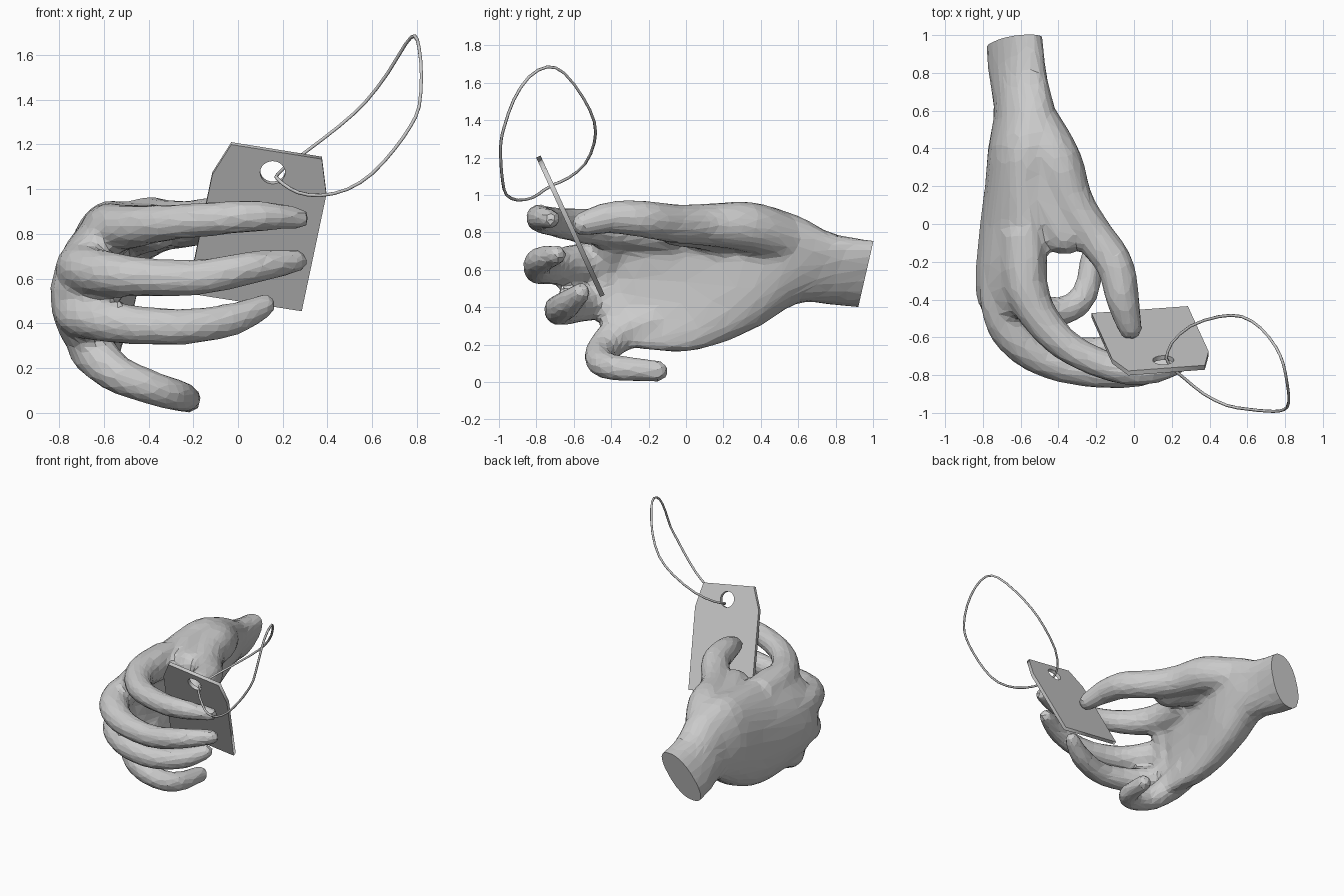
import bpy, bmesh, math
from mathutils import Vector

if "Cube" in bpy.data.objects:
    bpy.data.objects.remove(bpy.data.objects["Cube"])

SIDES = 14


def bridge(bm, rings):
    """Skin a list of vertex rings into a closed tube."""
    vs = [[bm.verts.new(p) for p in r] for r in rings]
    n = len(vs[0])
    for a, b in zip(vs, vs[1:]):
        for i in range(n):
            j = (i + 1) % n
            bm.faces.new((a[i], a[j], b[j], b[i]))
    bm.faces.new(vs[0][::-1])
    bm.faces.new(vs[-1])


def catmull(a, b, c, d, t):
    return 0.5 * (2 * b + (c - a) * t + (2 * a - 5 * b + 4 * c - d) * t * t
                  + (3 * b - a - 3 * c + d) * t ** 3)


def resample(rows, steps=4):
    """Smooth interpolation through rows of numbers."""
    out = []
    for i in range(len(rows) - 1):
        q = [rows[max(i - 1, 0)], rows[i], rows[i + 1], rows[min(i + 2, len(rows) - 1)]]
        for s in range(steps):
            out.append([catmull(*v, s / steps) for v in zip(*q)])
    out.append(list(rows[-1]))
    return out


def finger(bm, rows):
    """Tapered tube through (x, y, z, radius) rows with a rounded tip."""
    pts = resample([(*r[:3], r[3] * 1.03 + .003) for r in rows])
    p, q, r = Vector(pts[-1][:3]), Vector(pts[-2][:3]), pts[-1][3]
    d = (p - q).normalized()
    for a in (0.4, 0.8, 1.2, 1.45):
        pts.append([*(p + d * r * math.sin(a)), r * math.cos(a)])
    rings = []
    for i, row in enumerate(pts):
        t = Vector(pts[min(i + 1, len(pts) - 1)][:3]) - Vector(pts[max(i - 1, 0)][:3])
        t.normalize()
        u = t.cross(Vector((0, 0, 1))).normalized()
        w = t.cross(u)
        c = Vector(row[:3])
        rings.append([c + (u * math.cos(k) + w * math.sin(k)) * row[3]
                      for k in (2 * math.pi * j / SIDES for j in range(SIDES))])
    bridge(bm, rings)


def palm(bm, rows):
    """Loft of ovals (y, left, right, bottom, top, cupping, lean) along the hand."""
    rings = []
    for y, x0, x1, z0, z1, cup, lean in resample(rows):
        ring = []
        for j in range(24):
            k = 2 * math.pi * j / 24
            c, s = math.cos(k), math.sin(k)
            c, s = [math.copysign(abs(v) ** 0.85, v) for v in (c, s)]
            ring.append(Vector(((x0 + x1) / 2 + c * (x1 - x0) / 2 + cup * s * s + lean * s, y,
                                (z0 + z1) / 2 + s * (z1 - z0) / 2)))
        rings.append(ring)
    bridge(bm, rings)


def to_mesh(obj, name):
    """Replace an object by its evaluated mesh."""
    dg = bpy.context.evaluated_depsgraph_get()
    me = bpy.data.meshes.new_from_object(obj.evaluated_get(dg))
    new = bpy.data.objects.new(name, me)
    new.matrix_world = obj.matrix_world.copy()
    bpy.data.objects.remove(obj)
    bpy.context.collection.objects.link(new)
    new.name = name
    return new


def poly_curve(name, loops, dims):
    cu = bpy.data.curves.new(name, 'CURVE')
    cu.dimensions = dims
    for pts in loops:
        sp = cu.splines.new('POLY')
        sp.points.add(len(pts) - 1)
        for p, co in zip(sp.points, pts):
            p.co = (*co, 1)
        sp.use_cyclic_u = True
    ob = bpy.data.objects.new(name, cu)
    bpy.context.collection.objects.link(ob)
    return ob


# Hand: palm, webs, thumb and four fingers
bm = bmesh.new()
palm(bm, [(1.08, -.755, -.53, .38, .75, 0, .09), (.8, -.745, -.49, .41, .79, 0, .075),
          (.6, -.73, -.43, .42, .89, 0, .05), (.4, -.77, -.44, .30, .95, .02, .03),
          (.2, -.79, -.49, .21, .94, .05, .02), (0, -.815, -.54, .16, .93, .10, .02),
          (-.2, -.835, -.58, .17, .94, .14, .03), (-.33, -.84, -.61, .20, .91, .15, .03),
          (-.43, -.825, -.66, .29, .84, .12, .03)])
# web between thumb and index finger
finger(bm, [(-.55, .35, .80, .13), (-.45, .10, .82, .11), (-.37, -.06, .83, .10)])
# web across the knuckles
finger(bm, [(-.58, -.38, .80, .08), (-.69, -.44, .63, .095), (-.70, -.42, .45, .09),
            (-.64, -.34, .28, .08)])
# thumb
finger(bm, [(-.52, .52, .77, .13), (-.41, .33, .83, .13), (-.33, .12, .84, .11),
            (-.22, -.05, .845, .10), (-.10, -.22, .87, .095), (-.06, -.40, .88, .083),
            (-.02, -.55, .845, .062)])
# index finger
finger(bm, [(-.58, -.05, .81, .12), (-.57, -.33, .825, .11), (-.48, -.52, .83, .093),
            (-.32, -.67, .85, .078), (-.08, -.77, .87, .072), (.10, -.78, .88, .065),
            (.27, -.72, .87, .048)])
# middle finger
finger(bm, [(-.69, -.20, .66, .10), (-.71, -.42, .65, .10), (-.63, -.60, .63, .10),
            (-.45, -.73, .61, .085), (-.18, -.79, .605, .076), (.06, -.78, .65, .07),
            (.26, -.69, .68, .05)])
# ring finger
finger(bm, [(-.69, -.20, .48, .10), (-.72, -.38, .45, .10), (-.66, -.53, .42, .09),
            (-.48, -.64, .395, .085), (-.24, -.68, .385, .076), (-.02, -.63, .42, .07),
            (.12, -.56, .48, .05)])
# little finger
finger(bm, [(-.65, -.15, .33, .10), (-.65, -.32, .28, .10), (-.55, -.44, .18, .083),
            (-.38, -.46, .11, .072), (-.26, -.37, .075, .067), (-.22, -.15, .058, .055)])
bmesh.ops.recalc_face_normals(bm, faces=bm.faces)
me = bpy.data.meshes.new("hand")
bm.to_mesh(me)
bm.free()
raw = bpy.data.objects.new("hand_raw", me)
bpy.context.collection.objects.link(raw)
m = raw.modifiers.new("fuse", 'REMESH')
m.mode = 'VOXEL'
m.voxel_size = 0.022
m = raw.modifiers.new("soften", 'SMOOTH')
m.factor = 0.5
m.iterations = 8
m = raw.modifiers.new("facet", 'DECIMATE')
m.ratio = 0.11
hand = to_mesh(raw, "hand")

# Wrist cut with a slanted flat end
bm = bmesh.new()
bm.from_mesh(hand.data)
bmesh.ops.bisect_plane(bm, geom=bm.verts[:] + bm.edges[:] + bm.faces[:],
                       plane_co=(0, .96, .57), plane_no=(0, 1, -.23), clear_outer=True)
bmesh.ops.holes_fill(bm, edges=[e for e in bm.edges if e.is_boundary], sides=0)
for f in bm.faces:
    f.smooth = False
bm.to_mesh(hand.data)
bm.free()

# Tag: slanted card with clipped corners and a punched hole
tilt = math.atan(.46)
outline = [(-.03, 1.205), (.375, 1.14), (.395, .98), (.285, .46), (-.225, .54), (-.115, 1.07)]
card = [(x, (z - 1.08) / math.cos(tilt), 0) for x, z in outline]
hole = [(.155 + .056 * math.cos(a), .056 * math.sin(a), 0)
        for a in (2 * math.pi * i / 32 for i in range(32))]
tag = poly_curve("tag_curve", [card, hole], '2D')
tag.data.fill_mode = 'BOTH'
tag.data.extrude = .013
tag.location = (0, -.732, 1.08)
tag.rotation_euler = (math.pi / 2 + tilt, 0, 0)
bpy.context.view_layer.update()
tag = to_mesh(tag, "tag")

# String loop through the hole
loop = [(.17, -.71, 1.055), (.20, -.63, 1.09), (.30, -.54, 1.165), (.45, -.49, 1.28),
        (.57, -.49, 1.39), (.67, -.55, 1.52), (.75, -.65, 1.65), (.79, -.74, 1.685),
        (.81, -.84, 1.63), (.82, -.92, 1.51), (.81, -.97, 1.37), (.77, -.99, 1.28),
        (.70, -.99, 1.18), (.60, -.98, 1.07), (.49, -.96, 1.0), (.37, -.90, .972),
        (.27, -.82, .985), (.20, -.76, 1.025)]
cord = poly_curve("string_curve", [resample(loop + loop[:1], 2)[:-1]], '3D')
cord.data.bevel_depth = .008
cord.data.bevel_resolution = 1
bpy.context.view_layer.update()
to_mesh(cord, "string_loop")
